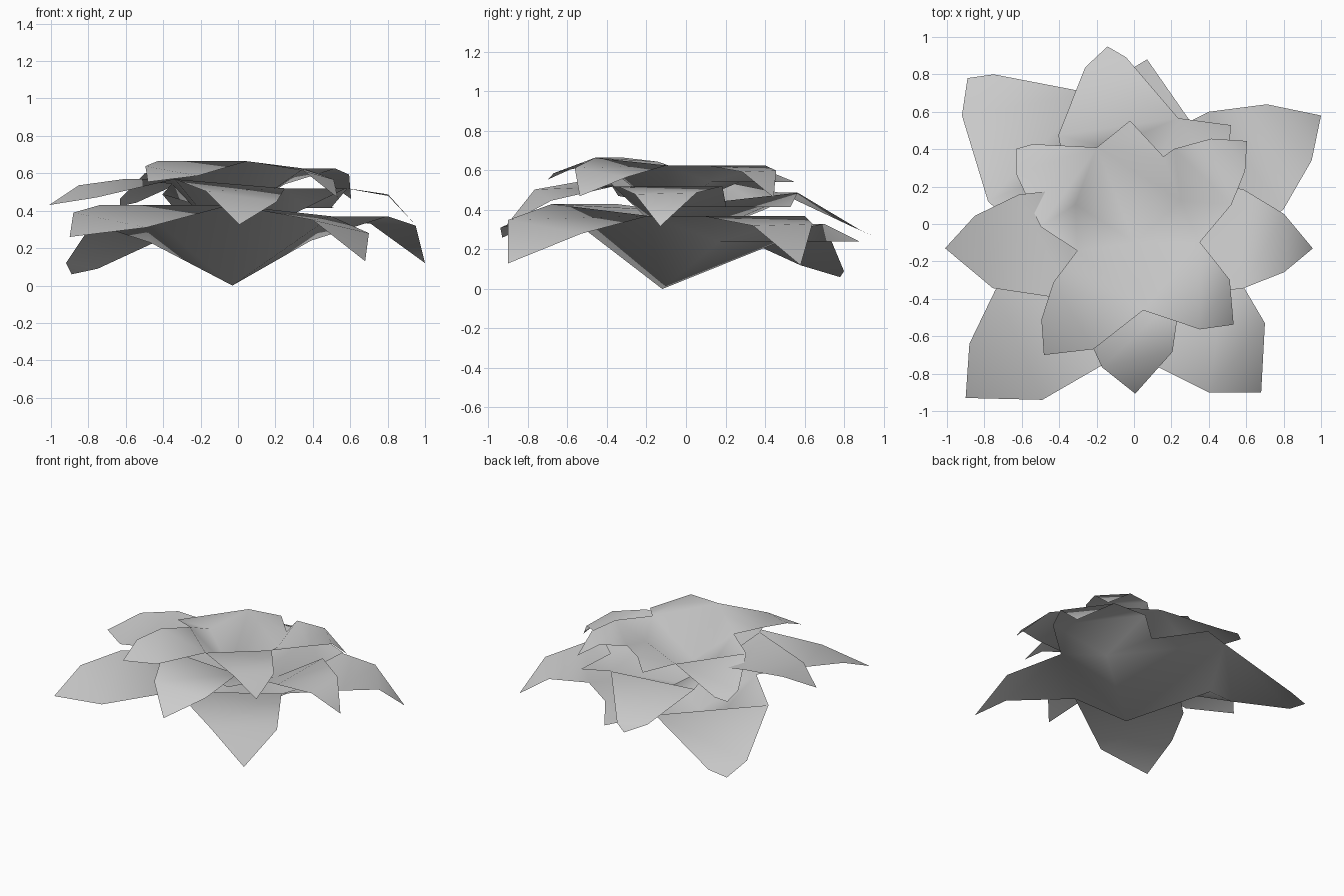
import bpy, bmesh, math
from mathutils import Matrix, Vector

cube = bpy.data.objects.get("Cube")
if cube:
    bpy.data.objects.remove(cube)

grey = bpy.data.materials.new("petal_grey")
grey.use_nodes = True
grey.diffuse_color = (0.6, 0.6, 0.6, 1)
grey.node_tree.nodes["Principled BSDF"].inputs["Base Color"].default_value = (0.6, 0.6, 0.6, 1)

# Cup: lowest point, and the bends where the petals start
CUP = {
    "centre": (0, 0, 0),
    "west": (-.48, 0, .4),
    "south": (-.01, -.56, .43),
    "east": (.53, -.07, .37),
    "right_bend": (.42, .29, .24),
    "fold": (.33, .67, .24),
    "north": (-.2, .82, .33),
    "left_bend": (-.44, .38, .23),
}

# Each petal: the cup points it grows from, then its rim from base corner to base corner
PETALS = [
    (["south", "west"], [(-.71, -.23, .43), (-.85, -.52, .39), (-.87, -.81, .26), (-.46, -.82, .31)]),
    (["east", "south"], [(.43, -.78, .35), (.71, -.78, .13), (.73, -.41, .28)]),
    (["fold", "right_bend", "east"], [(.83, .2, .37), (.98, .46, .32), (1.03, .7, .12),
                                      (.74, .76, .33), (.43, .72, .37)]),
    (["north", "right_bend", "fold"], [(.1, 1, .24)]),
    (["west", "left_bend", "north"], [(-.72, .92, .09), (-.86, .9, .06), (-.89, .7, .12), (-.75, .24, .33)]),
]
WALLS = ["west", "south", "east", "right_bend", "north", "left_bend", "west"]


def petal_sheet(name, place, turn, size):
    """One cupped sheet with petals that bend over and droop."""
    bm = bmesh.new()
    cup = {key: bm.verts.new(point) for key, point in CUP.items()}
    # Steep walls of the cup
    for a, b in zip(WALLS, WALLS[1:]):
        bm.faces.new((cup["centre"], cup[a], cup[b]))
    for keys, points in PETALS:
        base = [cup[key] for key in keys]
        rim = [bm.verts.new(p) for p in points]
        if "left_bend" in keys:
            # The lowest petal bends along a line from its rim to the cup's edge
            west, bend, north = base
            bm.faces.new((bend, north, rim[-1]))
            bm.faces.new((bend, rim[-1], west))
            bm.faces.new([north] + rim)
        elif len(rim) == 1:
            bm.faces.new(base + rim)
        else:
            # Shoulder, then the drooping tip
            if len(base) == 3:
                bm.faces.new((base[0], base[1], rim[-1]))
            bm.faces.new((base[-2], base[-1], rim[0], rim[-1]))
            bm.faces.new(rim)
    bmesh.ops.triangulate(bm, faces=[f for f in bm.faces if len(f.verts) > 3])
    bmesh.ops.recalc_face_normals(bm, faces=bm.faces)
    if cup["centre"].link_faces[0].normal.z < 0:
        bmesh.ops.reverse_faces(bm, faces=bm.faces)
    bm.transform(Matrix.Translation(Vector(place))
                 @ Matrix.Rotation(math.radians(turn), 4, "Z")
                 @ Matrix.Scale(size, 4))
    mesh = bpy.data.meshes.new(name)
    bm.to_mesh(mesh)
    bm.free()
    mesh.materials.append(grey)
    mesh.shade_smooth()
    obj = bpy.data.objects.new(name, mesh)
    bpy.context.collection.objects.link(obj)


# Three stacked sheets, each smaller and turned
petal_sheet("lower_petals", (-.03, -.12, 0), 0, 1)
petal_sheet("middle_petals", (-.05, -.055, .22), -38.5, .81)
petal_sheet("upper_petals", (.005, -.1, .385), 8, .65)
